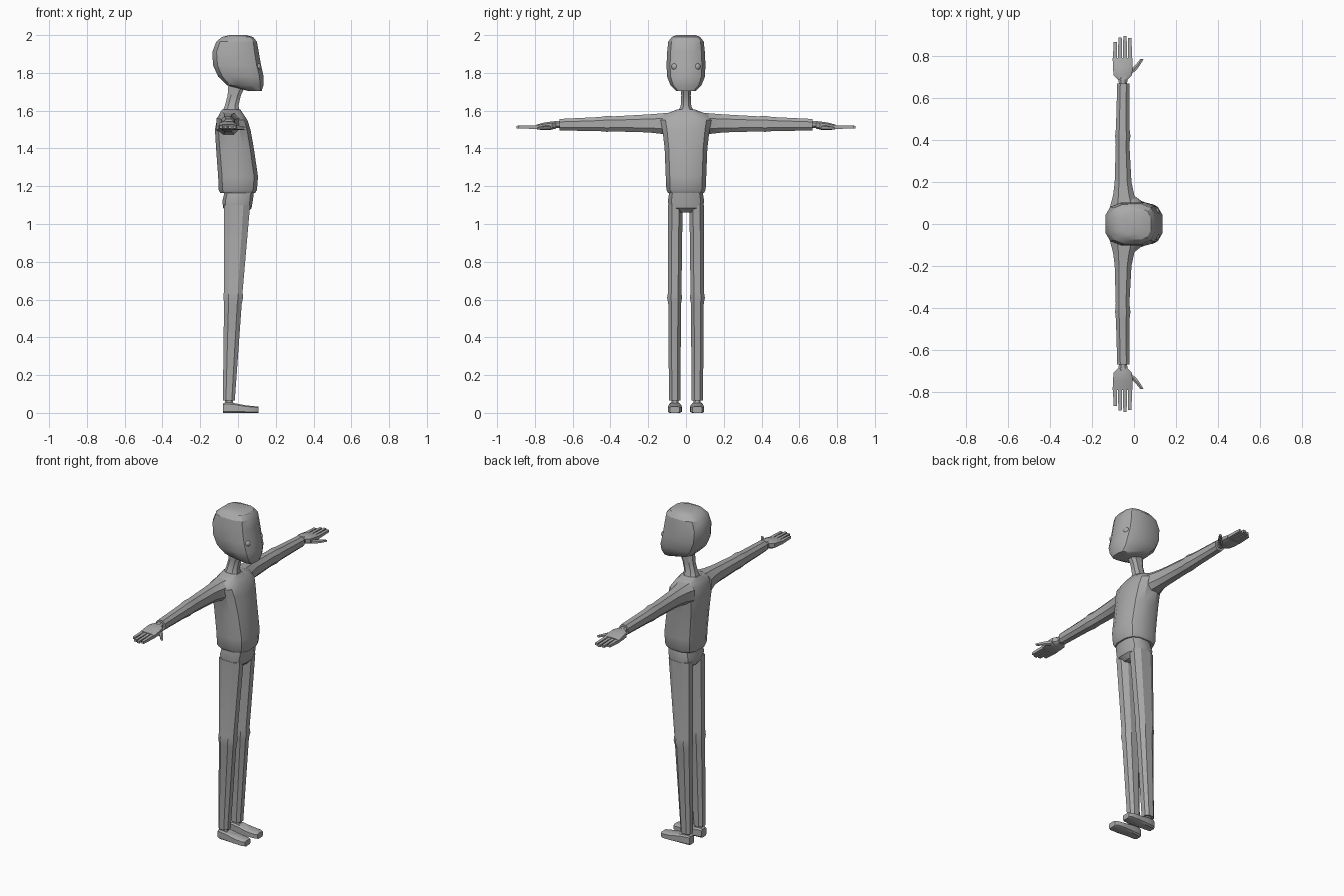
import bpy, bmesh, math

grey = bpy.data.materials.new("plain grey")
grey.diffuse_color = (0.4, 0.4, 0.4, 1)


def finish(name, bm, angle=30):
    bmesh.ops.recalc_face_normals(bm, faces=bm.faces)
    me = bpy.data.meshes.new(name)
    bm.to_mesh(me)
    bm.free()
    me.materials.append(grey)
    ob = bpy.data.objects.new(name, me)
    bpy.context.collection.objects.link(ob)
    bpy.ops.object.select_all(action='DESELECT')
    ob.select_set(True)
    bpy.context.view_layer.objects.active = ob
    bpy.ops.object.shade_smooth_by_angle(angle=math.radians(angle))
    return ob


def section(n, power):
    """Rounded cross-section that just fills the -1..1 square."""
    pts = []
    for i in range(n):
        a = 2 * math.pi * (i + 0.5) / n
        c, s = math.cos(a), math.sin(a)
        pts.append((math.copysign(abs(c) ** power, c), math.copysign(abs(s) ** power, s)))
    m = max(p[0] for p in pts)
    k = max(p[1] for p in pts)
    return [(p[0] / m, p[1] / k) for p in pts]


def loft(name, axis, rings, n=8, power=0.8, side=1, angle=30):
    """Skin rings (t, a0, a1, b0, b1) along an axis; side=-1 mirrors in y."""
    bm = bmesh.new()
    loops = []
    for t, a0, a1, b0, b1 in rings:
        loop = []
        for u, v in section(n, power):
            a = (a0 + a1) / 2 + u * (a1 - a0) / 2
            b = (b0 + b1) / 2 + v * (b1 - b0) / 2
            x, y, z = {'x': (t, a, b), 'y': (a, t, b), 'z': (a, b, t)}[axis]
            loop.append(bm.verts.new((x, y * side, z)))
        loops.append(loop)
    for p, q in zip(loops, loops[1:]):
        for i in range(n):
            j = (i + 1) % n
            bm.faces.new((p[i], p[j], q[j], q[i]))
    bm.faces.new(loops[0])
    bm.faces.new(loops[-1])
    return finish(name, bm, angle)


def body(name, rows, **kw):
    """Upright part symmetric in y: rows of (z, back, front, half width)."""
    return loft(name, 'z', [(z, x0, x1, -h, h) for z, x0, x1, h in rows], **kw)


# Head, neck, torso and hips
body("head", [(1.703, 0.06, 0.125, 0.05), (1.735, -0.06, 0.135, 0.082),
              (1.78, -0.105, 0.136, 0.1), (1.84, -0.132, 0.122, 0.103),
              (1.91, -0.136, 0.11, 0.1), (1.965, -0.115, 0.1, 0.094),
              (1.99, -0.085, 0.08, 0.075), (2.0, -0.045, 0.045, 0.05)],
     n=12, power=0.65)
body("neck", [(1.59, -0.085, 0.012, 0.045), (1.625, -0.07, 0.002, 0.028),
              (1.68, -0.055, 0.015, 0.025), (1.75, -0.05, 0.05, 0.03)], n=8)
body("torso", [(1.165, -0.095, 0.092, 0.095), (1.18, -0.102, 0.1, 0.104),
               (1.25, -0.105, 0.106, 0.107), (1.4, -0.116, 0.084, 0.113),
               (1.5, -0.122, 0.066, 0.125), (1.55, -0.112, 0.05, 0.135),
               (1.58, -0.1, 0.03, 0.115), (1.605, -0.085, 0.013, 0.05)],
     n=12, power=0.7)
body("hips", [(1.06, -0.06, 0.05, 0.04), (1.085, -0.078, 0.072, 0.09),
              (1.12, -0.083, 0.078, 0.096), (1.175, -0.07, 0.085, 0.088)],
     n=12, power=0.7)

for side, label in ((1, "left"), (-1, "right")):
    # Leg with a slight knee bulge
    loft(label + "_leg", 'z',
         [(0.065, -0.08, -0.017, 0.03, 0.09), (0.58, -0.074, 0.02, 0.026, 0.094),
          (0.61, -0.077, 0.027, 0.021, 0.1), (0.64, -0.075, 0.024, 0.024, 0.095),
          (1.1, -0.074, 0.064, 0.018, 0.094)], side=side)
    loft(label + "_ankle", 'z',
         [(0.03, -0.07, -0.02, 0.035, 0.08), (0.08, -0.068, -0.03, 0.042, 0.076)], side=side)
    # Foot: low wedge from heel to toe
    loft(label + "_foot", 'x',
         [(-0.08, 0.036, 0.08, 0, 0.05), (-0.065, 0.03, 0.088, 0, 0.056),
          (-0.02, 0.027, 0.09, 0, 0.052), (0.04, 0.022, 0.095, 0, 0.04),
          (0.09, 0.025, 0.095, 0, 0.035), (0.108, 0.035, 0.085, 0, 0.033)],
         power=0.4, side=side)
    # Arm from flared shoulder to cuff
    loft(label + "_arm", 'y',
         [(0.08, -0.115, 0.025, 0.0 + 1.465, 1.59), (0.135, -0.1, 0.002, 1.478, 1.585),
          (0.2, -0.092, -0.012, 1.485, 1.58), (0.38, -0.087, -0.022, 1.49, 1.57),
          (0.42, -0.09, -0.017, 1.488, 1.572), (0.46, -0.086, -0.022, 1.492, 1.566),
          (0.67, -0.08, -0.022, 1.495, 1.556)], side=side)
    loft(label + "_wrist", 'y',
         [(0.66, -0.072, -0.034, 1.51, 1.545), (0.7, -0.074, -0.03, 1.508, 1.545)], side=side)
    loft(label + "_palm", 'y',
         [(0.688, -0.076, -0.03, 1.505, 1.545), (0.71, -0.098, -0.01, 1.5, 1.543),
          (0.75, -0.1, -0.006, 1.498, 1.537), (0.792, -0.102, -0.008, 1.502, 1.526)],
         power=0.6, side=side)
    # Four fingers and a thumb
    for i, tip in enumerate((0.868, 0.89, 0.897, 0.888)):
        x = -0.09 + i * 0.0235
        loft(f"{label}_finger_{i + 1}", 'y',
             [(0.78, x - 0.01, x + 0.01, 1.503, 1.523),
              (tip, x - 0.008, x + 0.008, 1.506, 1.52)], n=4, side=side)
    loft(label + "_thumb", 'y',
         [(0.715, -0.045, -0.012, 1.498, 1.525), (0.735, -0.02, 0.012, 1.497, 1.522),
          (0.76, 0.008, 0.03, 1.498, 1.518), (0.787, 0.03, 0.046, 1.5, 1.514)],
         n=6, side=side)
    # Eye
    bm = bmesh.new()
    bmesh.ops.create_uvsphere(bm, u_segments=12, v_segments=8, radius=0.02)
    bmesh.ops.translate(bm, verts=bm.verts, vec=(0.102, 0.058 * side, 1.832))
    finish(label + "_eye", bm, 60)
